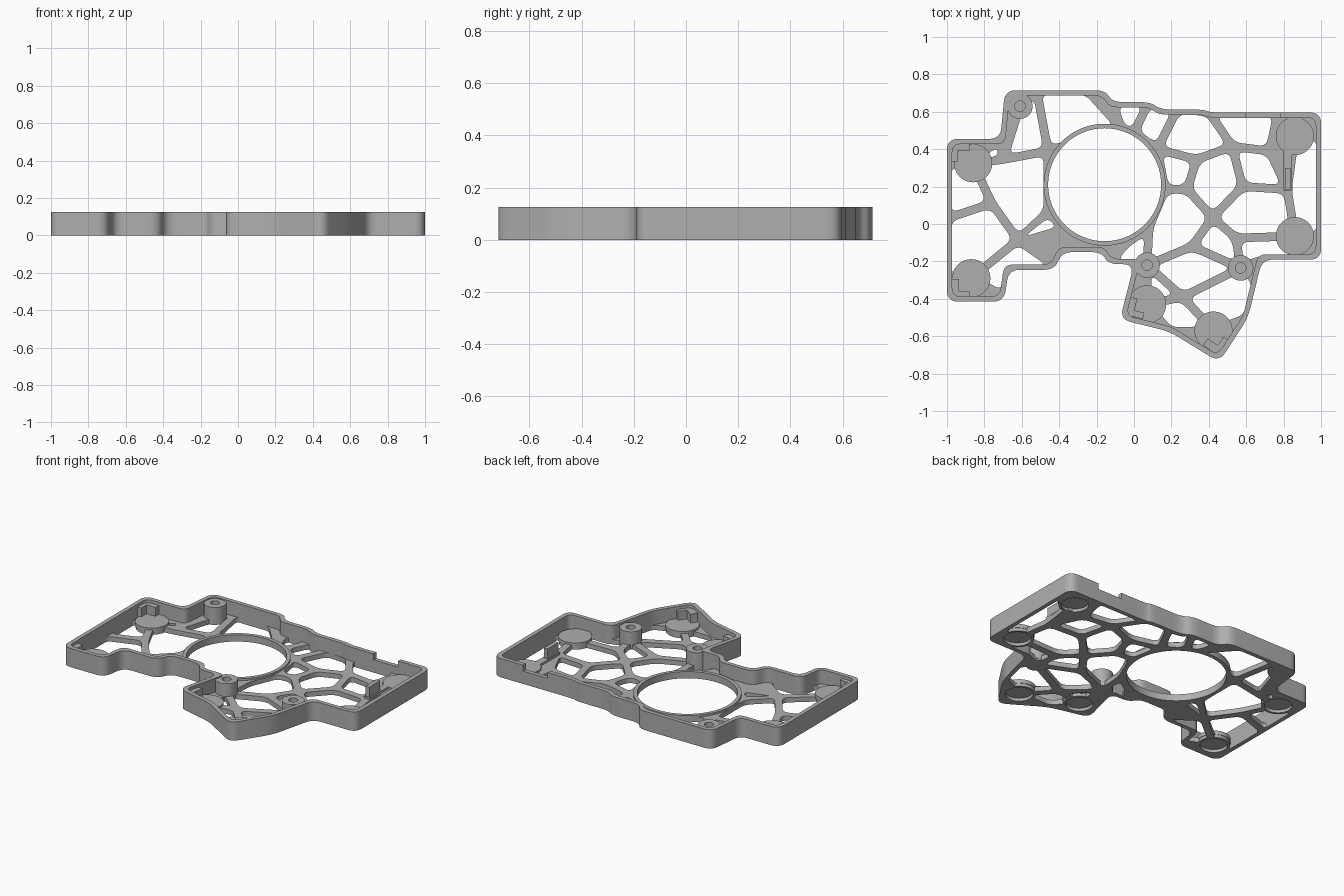
import bpy, bmesh, math
from mathutils import Vector

if "Cube" in bpy.data.objects:
    bpy.data.objects.remove(bpy.data.objects["Cube"])

grey = bpy.data.materials.new("warm_grey_plastic")
grey.use_nodes = True
colour = (0.43, 0.43, 0.43, 1)
grey.diffuse_color = colour
grey.node_tree.nodes["Principled BSDF"].inputs["Base Color"].default_value = colour

HEIGHT, FLOOR, PAD_TOP = 0.125, 0.032, 0.046


# Outline helpers
def circle(centre, radius, n=48):
    return [Vector((centre[0] + radius * math.cos(math.tau * k / n),
                    centre[1] + radius * math.sin(math.tau * k / n))) for k in range(n)]


def ccw(points):
    pts = [Vector(p) for p in points]
    area = sum(p.cross(q) for p, q in zip(pts, pts[1:] + pts[:1]))
    return pts if area > 0 else pts[::-1]


def inset(points, width):
    pts, out = ccw(points), []
    for k, p in enumerate(pts):
        d1 = (p - pts[k - 1]).normalized()
        d2 = (pts[(k + 1) % len(pts)] - p).normalized()
        n1, n2 = Vector((-d1.y, d1.x)), Vector((-d2.y, d2.x))
        out.append(p + (n1 + n2) * width / max(0.3, 1 + n1.dot(n2)))
    return out


def rounded(points, cut, steps=7):
    out = []
    for k, p in enumerate(points):
        before, after = points[k - 1] - p, points[(k + 1) % len(points)] - p
        a = p + before.normalized() * min(cut, 0.45 * before.length)
        b = p + after.normalized() * min(cut, 0.45 * after.length)
        for s in range(steps + 1):
            t = s / steps
            out.append(a * (1 - t) ** 2 + p * 2 * t * (1 - t) + b * t ** 2)
    return out


def subdivided(points, step=0.015):
    out = []
    for p, q in zip(points, points[1:] + points[:1]):
        n = max(1, round((q - p).length / step))
        out += [p.lerp(q, k / n) for k in range(n)]
    return out


# Solid helpers
def finish(name, bm):
    bmesh.ops.recalc_face_normals(bm, faces=bm.faces)
    mesh = bpy.data.meshes.new(name)
    bm.to_mesh(mesh)
    bm.free()
    mesh.materials.append(grey)
    obj = bpy.data.objects.new(name, mesh)
    bpy.context.collection.objects.link(obj)
    return obj


def prisms(name, loops, z0, z1):
    bm = bmesh.new()
    for loop in loops:
        low = [bm.verts.new((p.x, p.y, z0)) for p in loop]
        high = [bm.verts.new((p.x, p.y, z1)) for p in loop]
        bm.faces.new(low[::-1])
        bm.faces.new(high)
        for k in range(len(loop)):
            bm.faces.new((low[k - 1], low[k], high[k], high[k - 1]))
    return finish(name, bm)


def shell(name, outer, inner, z0, z1):
    bm = bmesh.new()
    rings = [[bm.verts.new((p.x, p.y, z)) for p in loop]
             for loop, z in ((outer, z0), (outer, z1), (inner, z1), (inner, z0))]
    for r in range(4):
        here, there = rings[r], rings[(r + 1) % 4]
        for k in range(len(here)):
            bm.faces.new((here[k - 1], here[k], there[k], there[k - 1]))
    return finish(name, bm)


def rectangle(x0, x1, y0, y1, origin=(0, 0), angle=0):
    c, s = math.cos(math.radians(angle)), math.sin(math.radians(angle))
    corners = ((x0, y0), (x1, y0), (x1, y1), (x0, y1))
    return [Vector((origin[0] + x * c - y * s, origin[1] + x * s + y * c)) for x, y in corners]


def cut(target, cutter):
    cutter.hide_render = True
    mod = target.modifiers.new("openings", 'BOOLEAN')
    mod.operation, mod.solver, mod.object = 'DIFFERENCE', 'EXACT', cutter
    bpy.context.view_layer.objects.active = target
    bpy.ops.object.modifier_apply(modifier=mod.name)
    bpy.data.objects.remove(cutter)


# Outer wall with a notch in the back edge
outline = ccw([
    (-1, .455), (-.715, .455), (-.69, .715), (-.155, .715), (-.115, .652), (.085, .652),
    (.145, .612), (.37, .612), (.41, .596), (1, .596), (1, -.19), (.685, -.19),
    (.61, -.5), (.455, -.738), (.19, -.575), (-.075, -.51), (0, -.215), (-.135, -.215),
    (-.175, -.15), (-.385, -.15), (-.425, -.245), (-.67, -.245), (-.695, -.415), (-1, -.415)])
wall = shell("outer_wall", rounded(outline, .06), rounded(inset(outline, .028), .045), 0, HEIGHT)
cut(wall, prisms("notch_cutter", [rectangle(.6, .78, .5, .7)], .085, .2))

# Lattice nodes: pads, bosses, strut junctions and wall contacts
node = dict(
    a=(-.86, .325), b=(-.87, -.29), c=(.07, -.43), d=(.425, -.57), e=(.86, -.065),
    f=(.86, .47), g=(-.61, .63), h=(.07, -.22), i=(.57, -.235), j=(-.76, .11),
    k=(-1, .03), l=(-.62, -.085), m=(-.7, .345), n=(-.46, .39), o=(-.46, .065),
    p=(-.42, -.235), q=(-.67, -.245), r=(-.37, -.03), s=(-.52, .715), t=(-.25, .715),
    u=(-.07, .515), v=(-.115, .652), w=(.08, .652), x=(0, .49), y=(-.69, -.39),
    z=(.23, .612), A=(.125, .4), B=(.335, .345), C=(.525, .415), D=(.4, .6),
    E=(.725, .39), F=(.77, .596), G=(.285, .185), H=(.165, .185), I=(.42, .035),
    J=(.58, .2), K=(.82, .185), L=(.31, -.12), M=(.545, -.075), N=(.26, -.39),
    O=(.08, -.02), P=(-.05, -.11), Q=(-.13, -.215), R=(1, -.065), S=(1, .47),
    T=(.685, -.19), U=(.86, -.19), V=(.655, -.3), W=(.61, -.5), X=(.19, -.575),
    Y=(-1, .325), Z=(-1, -.29), _=(-.72, .455))
cells = ("ajkY kjlbZ blpqy amnolj am_ mgsn nstu uvwx xwzA AzDCB DFEC CEKJ ABGH BCJIG "
         "HGILhO IMeKJ MiTUe IMiL hLiN NiVWd NdXc hNc fKeRS lor OPQh").split()

ring_centre = (-.157, .21)
pads, bosses = [node[key] for key in "abcdef"], [node[key] for key in "ghi"]
islands = [(ring_centre, .316)] + [(p, .099) for p in pads] + [(p, .066) for p in bosses]


def opening(cell):
    loop = subdivided(rounded(inset([node[key] for key in cell], .023), .04, 5))
    for centre, radius in islands:  # keep clear of the round features
        centre = Vector(centre)
        loop = [centre + (p - centre).normalized() * max(radius, (p - centre).length)
                for p in loop]
    return loop


# Floor plate, opened up into the lattice
floor = prisms("lattice_floor", [rounded(inset(outline, .012), .05)], 0, FLOOR)
holes = [opening(cell) for cell in cells]
holes += [circle(p, .083) for p in pads] + [circle(ring_centre, .304, 96)]
for number, hole in enumerate(holes):
    cut(floor, prisms("lattice_cutter_%d" % number, [hole], -.1, .2))

# Central ring
shell("centre_ring", circle(ring_centre, .326, 96), circle(ring_centre, .302, 96), 0, .045)

# Foot pads, hollow underneath
for p in pads:
    prisms("foot_pad", [circle(p, .102)], .02, PAD_TOP)

# Screw bosses
for p in bosses:
    shell("screw_boss", circle(p, .068), circle(p, .028), .01, .117)

# Corner brackets beside four of the pads
for corner, angle in (((-.98, .435), -90), ((-.98, -.395), 0),
                      ((-.05, -.485), -14), ((.452, -.705), 56)):
    long_leg, short_leg = rectangle(0, .1, 0, .035, corner, angle), \
        rectangle(0, .045, .03, .1, corner, angle)
    prisms("bracket_leg", [long_leg], .02, .105)
    prisms("bracket_side", [short_leg], .02, .105)

# Upright retaining clip
prisms("clip_base", [rectangle(.8, .845, .18, .4)], 0, PAD_TOP)
prisms("clip_tab", [rectangle(.808, .836, .185, .3)], .02, .112)

# Smooth the curves, keep the edges crisp
for obj in bpy.context.view_layer.objects:
    is_part = obj.type == 'MESH' and grey.name in obj.data.materials
    obj.select_set(is_part)
bpy.context.view_layer.objects.active = wall
bpy.ops.object.shade_smooth_by_angle(angle=math.radians(30))
